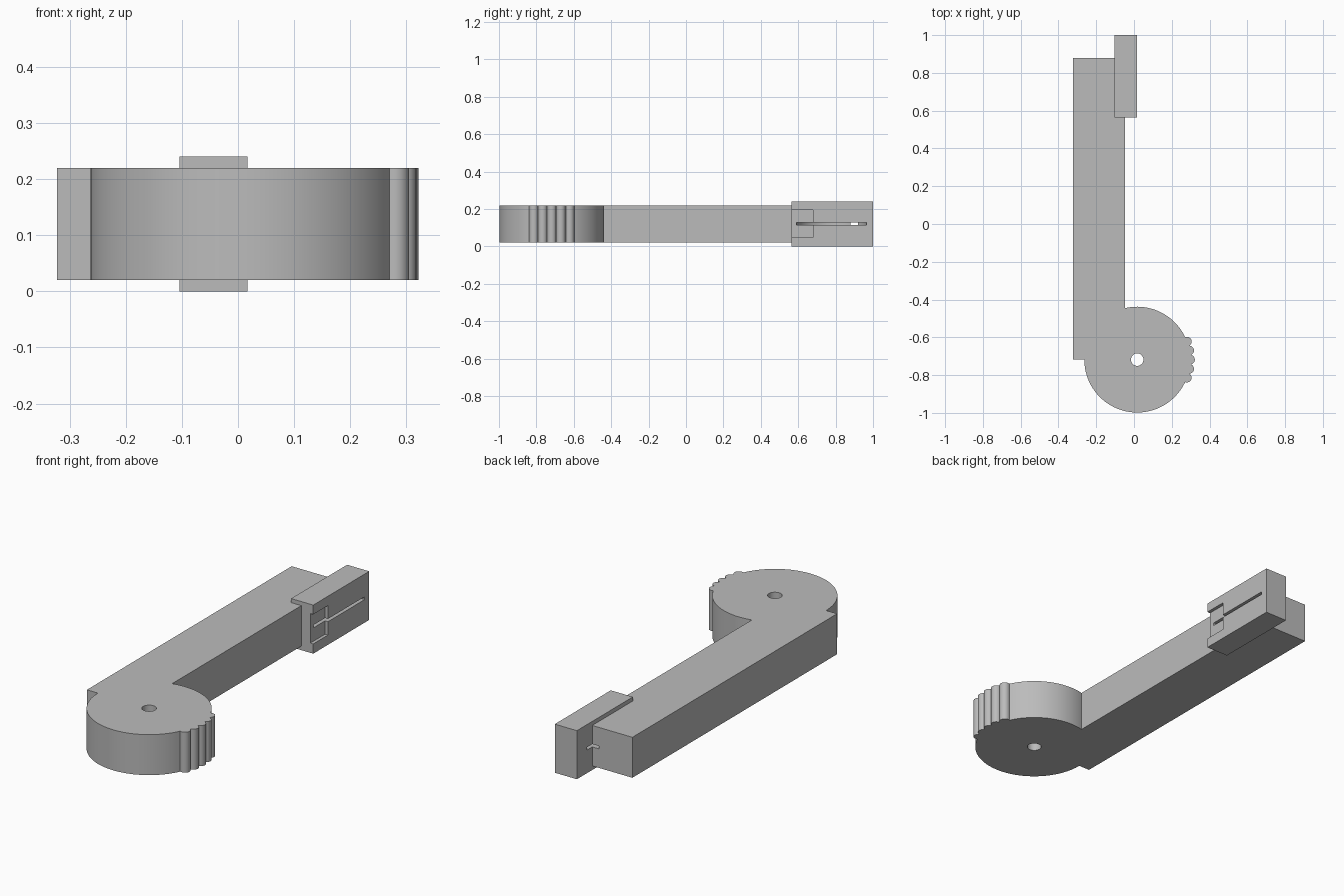
import bpy, bmesh
from math import sin, cos, radians, acos, degrees
from mathutils import Vector

if "Cube" in bpy.data.objects:
    bpy.data.objects.remove(bpy.data.objects["Cube"], do_unlink=True)

grey = bpy.data.materials.new("plain grey")
grey.use_nodes = True
grey.diffuse_color = (0.5, 0.5, 0.5, 1)
grey.node_tree.nodes["Principled BSDF"].inputs["Base Color"].default_value = (0.5, 0.5, 0.5, 1)


def prism(name, outline, z0, z1):
    """Extrude a counter-clockwise outline from z0 to z1."""
    bm = bmesh.new()
    base = bm.faces.new([bm.verts.new((x, y, z0)) for x, y in outline])
    top = bmesh.ops.extrude_face_region(bm, geom=[base])["geom"]
    bmesh.ops.translate(bm, vec=(0, 0, z1 - z0),
                        verts=[g for g in top if isinstance(g, bmesh.types.BMVert)])
    bmesh.ops.recalc_face_normals(bm, faces=bm.faces)
    mesh = bpy.data.meshes.new(name)
    bm.to_mesh(mesh)
    bm.free()
    mesh.materials.append(grey)
    ob = bpy.data.objects.new(name, mesh)
    bpy.context.collection.objects.link(ob)
    return ob


def arc(center, r, a0, a1, steps):
    """Points on a circle, angles in degrees."""
    angles = [radians(a0 + (a1 - a0) * i / steps) for i in range(steps + 1)]
    return [(center[0] + r * cos(a), center[1] + r * sin(a)) for a in angles]


def rect(x0, x1, y0, y1):
    return [(x0, y0), (x1, y0), (x1, y1), (x0, y1)]


def cut(target, cutter):
    cutter.hide_render = True
    mod = target.modifiers.new("cut", "BOOLEAN")
    mod.operation, mod.solver, mod.object = "DIFFERENCE", "EXACT", cutter
    bpy.context.view_layer.objects.active = target
    bpy.ops.object.modifier_apply(modifier=mod.name)


# Lever body: straight arm flowing into a round head with finger ridges
hub, head_r, ridge_r = Vector((0.017, -0.718)), 0.28, 0.025
arm_left, arm_right, arm_end = -0.323, -0.048, 0.88
join = degrees(acos((arm_right - hub.x) / head_r))

outline = [(arm_left, arm_end), (arm_left, hub.y)]
outline += arc(hub, head_r, -180, -25.2, 56)
for a in range(-20, 21, 10):
    ridge = hub + head_r * Vector((cos(radians(a)), sin(radians(a))))
    outline += arc(ridge, ridge_r, a - 75, a + 75, 12)
outline += arc(hub, head_r, 25.2, join, 28)
outline += [(arm_right, arm_end)]
lever = prism("lever_body", outline, 0.02, 0.22)

# Side block at the far end of the arm
outer = 0.017
block = prism("side_block", rect(-0.104, outer, 0.563, 1.0), 0, 0.24)

# Pivot hole, shallow block recess, and thin half-round slot through block and arm
hole = prism("hole_cutter", arc(hub, 0.033, 0, 350, 35), -0.1, 0.4)
recess = prism("recess_cutter", rect(outer - 0.016, 0.1, 0.5, 0.678), 0.048, 0.194)
slot = prism("slot_cutter", arc((outer, 0.777), 0.188, 0, 355, 71), 0.114, 0.128)
cut(lever, hole)
cut(lever, slot)
cut(block, recess)
cut(block, slot)
for cutter in (hole, recess, slot):
    bpy.data.objects.remove(cutter, do_unlink=True)

# Smooth the round walls, keep the edges crisp
for ob in (lever, block):
    bpy.ops.object.select_all(action="DESELECT")
    ob.select_set(True)
    bpy.context.view_layer.objects.active = ob
    bpy.ops.object.shade_smooth_by_angle(angle=radians(30))
